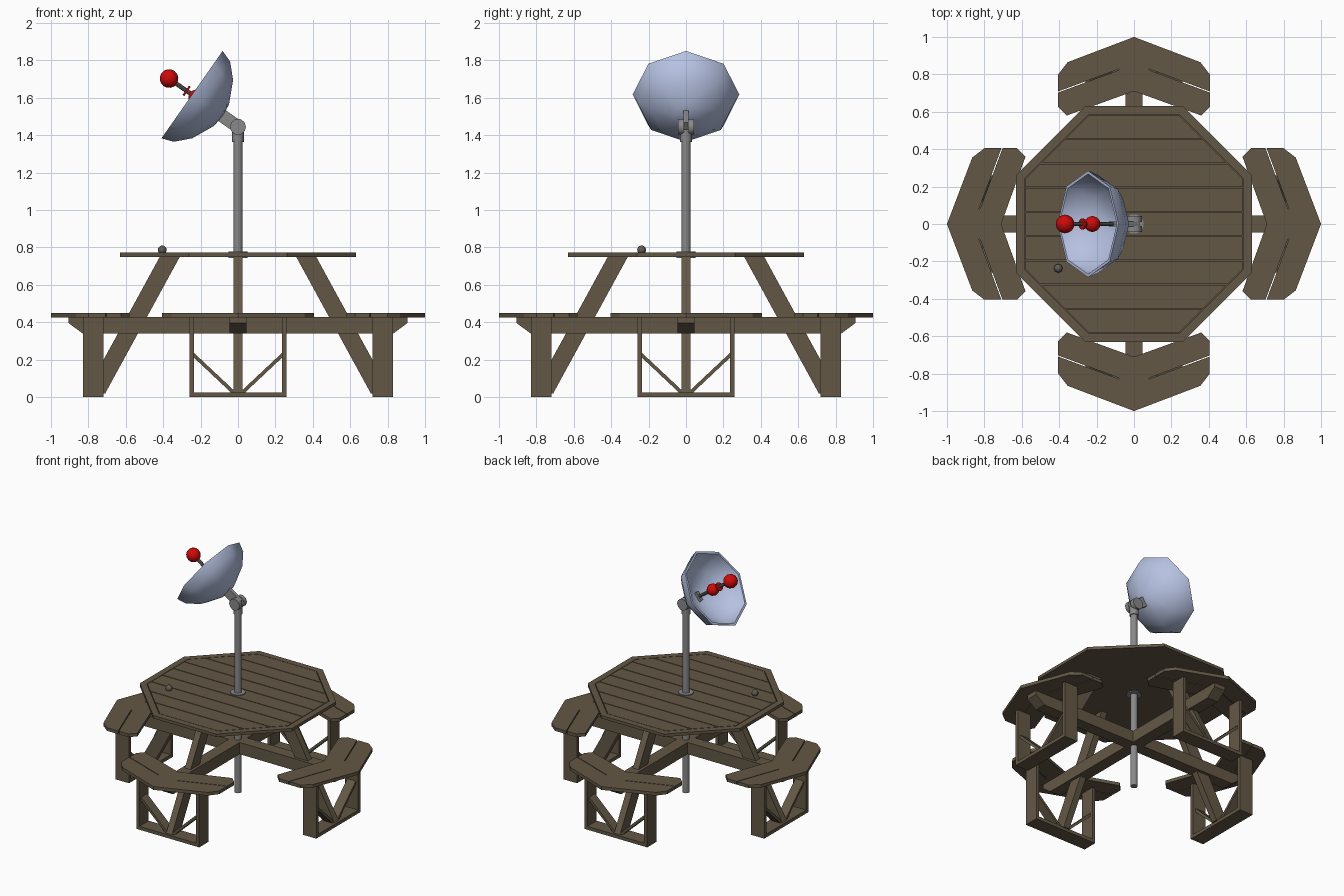
import bpy, bmesh, math
from mathutils import Matrix, Vector

if "Cube" in bpy.data.objects:
    bpy.data.objects.remove(bpy.data.objects["Cube"])


def material(name, rgb):
    m = bpy.data.materials.new(name)
    m.diffuse_color = (*rgb, 1)
    m.use_nodes = True
    m.node_tree.nodes["Principled BSDF"].inputs["Base Color"].default_value = m.diffuse_color
    return m


WOOD = material("weathered wood", (0.125, 0.097, 0.060))
GREY = material("pole grey", (0.25, 0.25, 0.25))
DARK = material("dark metal", (0.115, 0.108, 0.090))
BLUE = material("pale blue dish", (0.47, 0.54, 0.76))
RED = material("red", (0.62, 0.003, 0.003))


def finish(name, bm, mat, matrix=Matrix(), smooth=None):
    bmesh.ops.recalc_face_normals(bm, faces=bm.faces)
    me = bpy.data.meshes.new(name)
    bm.to_mesh(me)
    bm.free()
    me.materials.append(mat)
    ob = bpy.data.objects.new(name, me)
    bpy.context.collection.objects.link(ob)
    ob.matrix_world = matrix
    if smooth:
        bpy.ops.object.select_all(action='DESELECT')
        ob.select_set(True)
        bpy.context.view_layer.objects.active = ob
        bpy.ops.object.shade_smooth_by_angle(angle=math.radians(smooth))
    return ob


def prism(bm, pts, a, b, plane="xy"):
    """Extrude a 2D outline from a to b along the axis left over by plane."""
    def place(u, v, w):
        return {"xy": (u, v, w), "xz": (u, w, v), "yz": (w, u, v)}[plane]
    lo = [bm.verts.new(place(u, v, a)) for u, v in pts]
    hi = [bm.verts.new(place(u, v, b)) for u, v in pts]
    bm.faces.new(lo)
    bm.faces.new(hi)
    n = len(pts)
    for i in range(n):
        j = (i + 1) % n
        bm.faces.new((lo[i], lo[j], hi[j], hi[i]))


def lathe(name, profile, mat, sides, matrix=Matrix(), smooth=40, turn=0):
    """Revolve (radius, height) points around local z."""
    bm = bmesh.new()
    rings = []
    for r, z in profile:
        if r == 0:
            rings.append([bm.verts.new((0, 0, z))] * sides)
        else:
            rings.append([bm.verts.new((r * math.cos(turn + math.tau * i / sides),
                                        r * math.sin(turn + math.tau * i / sides), z))
                          for i in range(sides)])
    for p, q in zip(rings, rings[1:]):
        for i in range(sides):
            j = (i + 1) % sides
            bm.faces.new(list(dict.fromkeys((p[i], p[j], q[j], q[i]))))
    return finish(name, bm, mat, matrix, smooth)


def ball(name, r, mat, matrix, sides=12, rings=8):
    prof = [(r * math.sin(math.pi * i / rings), -r * math.cos(math.pi * i / rings))
            for i in range(rings + 1)]
    prof[0], prof[-1] = (0, -r), (0, r)
    return lathe(name, prof, mat, sides, matrix, 60)


def rod(name, r, a, b, mat, matrix=Matrix(), sides=12):
    return lathe(name, [(0, a), (r, a), (r, b), (0, b)], mat, sides, matrix)


def octagon(apothem):
    r = apothem / math.cos(math.pi / 8)
    return [(r * math.cos(math.pi / 8 + k * math.pi / 4),
             r * math.sin(math.pi / 8 + k * math.pi / 4)) for k in range(8)]


# table top: base slab, border ring, planks
bm = bmesh.new()
prism(bm, octagon(0.625), 0.750, 0.762)
finish("table_base", bm, WOOD)

bm = bmesh.new()
out, inn = octagon(0.63), octagon(0.585)
for k in range(8):
    j = (k + 1) % 8
    prism(bm, [out[k], out[j], inn[j], inn[k]], 0.750, 0.772)
finish("table_border", bm, WOOD)

bm = bmesh.new()
A = 0.581
corner = A * math.tan(math.pi / 8)
for k in range(-4, 5):
    y0, y1 = 0.13 * k - 0.062, 0.13 * k + 0.062
    ys = [y0] + [c for c in (-corner, corner) if y0 < c < y1] + [y1]
    right = [(min(A, A * math.sqrt(2) - abs(y)), y) for y in ys]
    prism(bm, right + [(-x, y) for x, y in reversed(right)], 0.758, 0.772)
finish("table_planks", bm, WOOD)

# crossed beams with chamfered ends
beam = [(-0.905, 0.428), (-0.905, 0.395), (-0.83, 0.34),
        (0.83, 0.34), (0.905, 0.395), (0.905, 0.428)]
for k in range(2):
    bm = bmesh.new()
    prism(bm, beam, -0.045, 0.045, "xz")
    finish("cross_beam", bm, WOOD, Matrix.Rotation(k * math.pi / 2, 4, 'Z'))

# four sides: seat, sloped leg, support frame (built facing +y)
half = [(0.355, 0.865), (0.405, 0.80), (0.405, 0.709), (0.08, 0.829),
        (0.08, 0.823), (0.405, 0.703), (0.405, 0.625), (0.36, 0.58)]
seat = [(0, 1.0)] + half + [(0, 0.71)] + [(-x, y) for x, y in reversed(half)]
for k in range(4):
    turn = Matrix.Rotation(k * math.pi / 2, 4, 'Z')
    bm = bmesh.new()
    prism(bm, seat, 0.426, 0.45)
    finish("seat", bm, WOOD, turn)

    bm = bmesh.new()
    prism(bm, [(0.71, 0.02), (0.817, 0.02), (0.417, 0.752), (0.31, 0.752)],
          -0.024, 0.024, "yz")
    finish("sloped_leg", bm, WOOD, turn)

    bm = bmesh.new()
    prism(bm, [(-0.26, 0), (0.26, 0), (0.26, 0.025), (-0.26, 0.025)], 0.72, 0.83, "xz")
    for s in (-1, 1):
        prism(bm, [(s * 0.26, 0.025), (s * 0.235, 0.025), (s * 0.235, 0.428),
                   (s * 0.26, 0.428)], 0.72, 0.83, "xz")
        prism(bm, [(s * 0.01, 0.025), (s * 0.038, 0.025), (s * 0.237, 0.212),
                   (s * 0.237, 0.238)], 0.74, 0.81, "xz")
    finish("seat_frame", bm, WOOD, turn)

# pole with table collar and top cap
rod("pole", 0.025, 0.03, 1.38, GREY)
rod("table_collar", 0.052, 0.743, 0.778, GREY, sides=16)
rod("pole_cap", 0.031, 1.365, 1.43, GREY)

# tilting joint: two cheeks and an arm
joint = Matrix.Translation((0, 0, 1.445))
for s in (-1, 1):
    rod("joint_cheek", 0.043, -0.016, 0.016, GREY,
        joint @ Matrix.Translation((0, s * 0.028, 0)) @ Matrix.Rotation(math.pi / 2, 4, 'X'), 10)

# dish axis: local z points left and 35 degrees up
aim = joint @ Matrix.Rotation(math.radians(-55), 4, 'Y')
bm = bmesh.new()
prism(bm, [(-0.035, -0.01), (0.035, -0.01), (0.035, 0.14), (-0.035, 0.14)],
      -0.013, 0.013, "xz")
finish("dish_arm", bm, GREY, aim)

# dish: eight-sided bowl with an inner skin
lathe("dish", [(0, 0.10), (0.07, 0.108), (0.19, 0.165), (0.262, 0.235), (0.285, 0.30),
               (0.268, 0.30), (0.247, 0.242), (0.178, 0.18), (0.066, 0.125), (0, 0.118)],
      BLUE, 8, aim, 50)

# receiver: rod, collar, disc and ball
rod("receiver_rod", 0.012, 0.11, 0.43, DARK, aim, 8)
ball("receiver_collar", 0.043, RED, aim @ Matrix.Translation((0, 0, 0.272)))
rod("receiver_disc", 0.03, 0.33, 0.341, RED, aim)
ball("receiver_ball", 0.05, RED, aim @ Matrix.Translation((0, 0, 0.45)))

# small knob on the table
rod("knob_stem", 0.014, 0.768, 0.785, DARK, Matrix.Translation((-0.405, -0.237, 0)), 8)
ball("knob", 0.024, DARK, Matrix.Translation((-0.405, -0.237, 0.787)), 8, 6)
